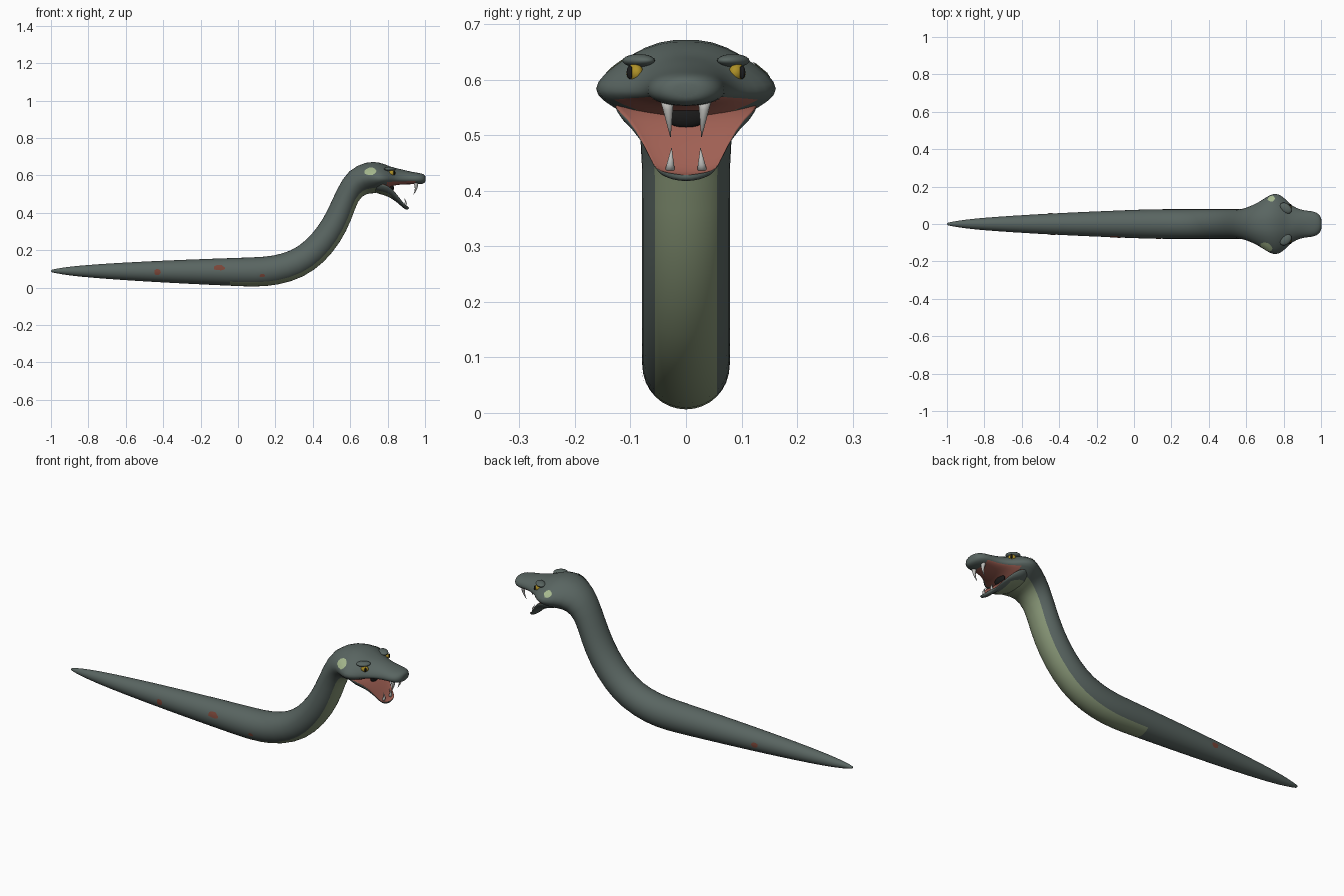
import bpy, bmesh, math, random
from mathutils import Vector
from mathutils.bvhtree import BVHTree

random.seed(4)
cube = bpy.data.objects.get("Cube")
if cube:
    bpy.data.objects.remove(cube)


def material(name, red, green, blue):
    mat = bpy.data.materials.new(name)
    mat.use_nodes = True
    mat.diffuse_color = (red, green, blue, 1)
    shader = mat.node_tree.nodes["Principled BSDF"]
    shader.inputs["Base Color"].default_value = (red, green, blue, 1)
    shader.inputs["Roughness"].default_value = 0.7
    return mat


SKIN = material("grey green skin", .1, .13, .12)
BELLY = material("pale olive belly", .24, .3, .18)
MOUTH = material("mouth red", .36, .12, .09)
PATCH = material("light cheek patch", .38, .48, .27)
EYE = material("amber eye", .42, .28, .02)
DARK = material("throat black", .01, .01, .01)
FANG = material("fang ivory", .5, .5, .48)
SPOT = material("rust spot", .19, .06, .04)
SIDES = 16


def finish(name, bm, materials, subdivide=False):
    bmesh.ops.recalc_face_normals(bm, faces=bm.faces[:])
    mesh = bpy.data.meshes.new(name)
    bm.to_mesh(mesh)
    bm.free()
    for mat in materials:
        mesh.materials.append(mat)
    for polygon in mesh.polygons:
        polygon.use_smooth = True
    part = bpy.data.objects.new(name, mesh)
    bpy.context.collection.objects.link(part)
    if subdivide:
        part.modifiers.new("smooth", 'SUBSURF').levels = 1
        part.modifiers["smooth"].render_levels = 1
    return part


def bridge(bm, rings, rule=None):
    """Join rings of vertices into a capped tube; rule(side, ring) picks a material."""
    for k, (ring, following) in enumerate(zip(rings, rings[1:])):
        for i in range(len(ring)):
            j = (i + 1) % len(ring)
            face = bm.faces.new((ring[i], ring[j], following[j], following[i]))
            if rule:
                face.material_index = rule(i, k)
    bm.faces.new(rings[0])
    bm.faces.new(rings[-1])


def power(value, exponent):
    return math.copysign(abs(value) ** exponent, value)


def loft(name, stations, rule, upright=False):
    """Station: x, z, half width, height above, depth below, pointedness."""
    bm = bmesh.new()
    rings = []
    for k, (x, z, width, above, below, point) in enumerate(stations):
        before, after = stations[max(k - 1, 0)], stations[min(k + 1, len(stations) - 1)]
        pitch = 0 if upright else math.atan2(after[1] - before[1], after[0] - before[0])
        ring = []
        for i in range(SIDES):
            angle = math.tau * i / SIDES
            rise = power(math.sin(angle), point)
            rise *= above if rise > 0 else below
            if point > 1.1 and i == SIDES // 4:
                rise *= .91  # groove along the crown
            ring.append(bm.verts.new((x - math.sin(pitch) * rise,
                                      width * power(math.cos(angle), point),
                                      z + math.cos(pitch) * rise)))
        rings.append(ring)
    middles = [(a[0] + b[0]) / 2 for a, b in zip(stations, stations[1:])]
    bridge(bm, rings, lambda i, k: rule(i, middles[k]))
    return finish(name, bm, [SKIN, BELLY, MOUTH], subdivide=True)


# Body, neck and upper head as one skin: tail tapers by a square root
GIRTH = .081
tail = []
for t in (.004, .014, .09, .22, .45, .68, .89, 1):
    r = GIRTH * math.sqrt(t)
    tail.append((1.1 * t - 1.004, .083 + .006 * (1 - t), r, r, r, 1))

neck = [(x, z, GIRTH, r, r, 1) for x, z, r in (
    (.2, .09, .081), (.32, .125, .08), (.41, .19, .078),
    (.49, .285, .074), (.545, .39, .07), (.585, .5, .064))]

head = [
    (.635, .568, .1, .08, .085, 1.05),
    (.7, .585, .142, .1, .085, 1.25),
    (.752, .583, .178, .097, .08, 1.35),
    (.8, .578, .15, .08, .05, 1.35),
    (.83, .577, .112, .07, .032, 1.2),
    (.865, .577, .088, .06, .027, 1.05),
    (.91, .58, .073, .044, .028, .95),
    (.95, .58, .071, .036, .028, .9),
    (.98, .58, .062, .032, .028, .9),
    (.998, .58, .042, .024, .022, .9),
    (1.003, .58, .022, .014, .012, 1),
]


def body_rule(side, x):
    if 10 <= side <= 13 and .03 < x < .78:
        return 1
    return 2 if 9 <= side <= 14 and .78 < x < .94 else 0


body = loft("body_and_head", tail + neck + head, body_rule)

# Hanging lower jaw with a hollow red floor
jaw = [(x, z, width, -floor, depth, 1) for x, z, width, floor, depth in (
    (.71, .555, .105, -.01, .045),
    (.78, .56, .142, .008, .066),
    (.82, .537, .108, .012, .06),
    (.86, .487, .077, .011, .04),
    (.89, .446, .06, .008, .028),
    (.905, .436, .048, .006, .02),
    (.914, .432, .026, .004, .012))]


def jaw_rule(side, x):
    if side < 8 and x > .74:
        return 2
    return 1 if 10 <= side <= 13 and x < .81 else 0


loft("lower_jaw", jaw, jaw_rule, upright=True)


def ellipsoid(name, centre, radii, mat, turn=0):
    bm = bmesh.new()
    bmesh.ops.create_uvsphere(bm, u_segments=16, v_segments=10, radius=1)
    part = finish(name, bm, [mat])
    part.location, part.scale, part.rotation_euler = centre, radii, (0, 0, turn)


def fang(name, base, tip, radius):
    """Slightly bent tapering tooth."""
    bm = bmesh.new()
    rings = []
    for k in range(5):
        along = k / 4
        centre = Vector(base).lerp(Vector(tip), along)
        centre.x += .008 * math.sin(math.pi * along)
        r = radius * (1 - .95 * along)
        rings.append([bm.verts.new(centre + Vector((r * math.cos(a), r * math.sin(a), 0)))
                      for a in (math.tau * n / 10 for n in range(10))])
    bridge(bm, rings)
    finish(name, bm, [FANG])


# Eyes, brows and fangs on both sides
for side, s in (("left", 1), ("right", -1)):
    ellipsoid(side + "_eye", (.824, s * .092, .612), (.019, .014, .017), EYE, s * -.5)
    ellipsoid(side + "_pupil", (.835, s * .101, .613), (.005, .006, .012), DARK, s * -.5)
    ellipsoid(side + "_brow", (.812, s * .085, .634), (.036, .024, .012), SKIN, s * -.7)
    fang(side + "_upper_fang", (.95, s * .034, .562), (.938, s * .028, .497), .0125)
    fang(side + "_lower_fang", (.89, s * .029, .436), (.888, s * .026, .477), .0095)

# Dark throat at the back of the mouth
ellipsoid("throat", (.822, 0, .532), (.012, .036, .02), DARK)

# Thin skin markings pressed onto the flanks
bpy.context.view_layer.update()
surface = BVHTree.FromObject(body, bpy.context.evaluated_depsgraph_get())


def marking(name, x, z, length, height, side, mat):
    bm = bmesh.new()

    def pin(along, up):
        start = Vector((x + along * length, side, z + up * height))
        hit, normal, *_ = surface.ray_cast(start, Vector((0, -side, 0)))
        return bm.verts.new(hit + normal * .0025)

    spokes = [(random.uniform(.75, 1.1), math.tau * n / 10) for n in range(10)]
    inner, outer = [[pin(f * w * math.cos(a), f * w * math.sin(a)) for w, a in spokes]
                    for f in (.5, 1)]
    middle = pin(0, 0)
    for i in range(len(spokes)):
        bm.faces.new((middle, inner[i - 1], inner[i]))
        bm.faces.new((inner[i - 1], outer[i - 1], outer[i], inner[i]))
    finish(name, bm, [mat])


marking("right_cheek_patch", .71, .622, .037, .022, -1, PATCH)
marking("left_cheek_patch", .735, .618, .02, .016, 1, PATCH)
marking("right_tail_spot", -.43, .082, .02, .016, -1, SPOT)
marking("right_middle_spot", -.1, .106, .034, .014, -1, SPOT)
marking("right_front_spot", .13, .065, .017, .01, -1, SPOT)
marking("left_tail_spot", -.45, .085, .022, .015, 1, SPOT)
